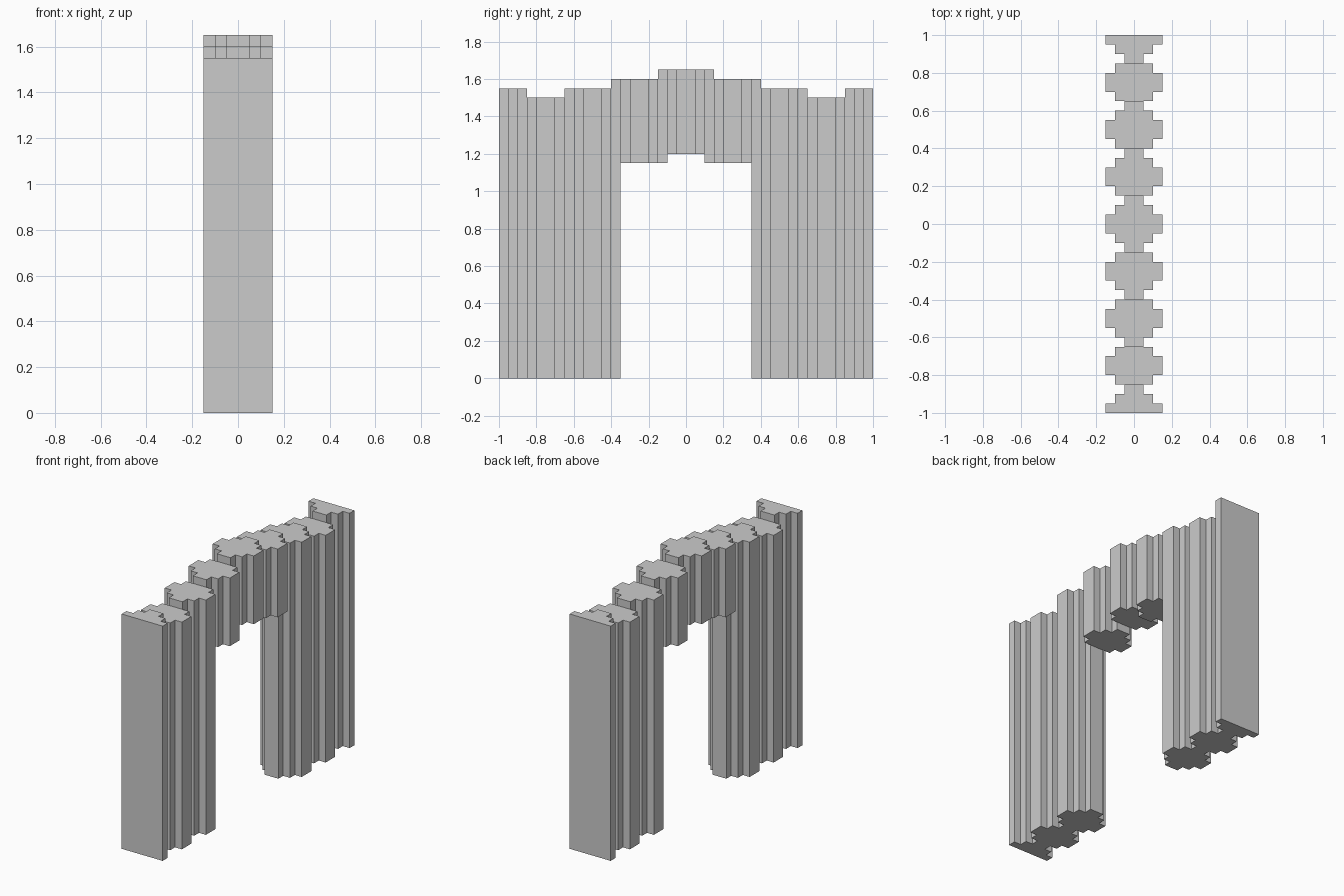
import bpy
import bmesh
from mathutils import Vector

if "Cube" in bpy.data.objects:
    bpy.data.objects.remove(bpy.data.objects["Cube"], do_unlink=True)

# Single plain grey
grey = bpy.data.materials.new("plain grey")
grey.use_nodes = True
colour = (0.6, 0.6, 0.6, 1)
grey.diffuse_color = colour
grey.node_tree.nodes["Principled BSDF"].inputs["Base Color"].default_value = colour


def prism(name, outline, depth):
    """Extrude a closed outline of 3D points along a vector."""
    bm = bmesh.new()
    face = bm.faces.new([bm.verts.new(p) for p in outline])
    grown = bmesh.ops.extrude_face_region(bm, geom=[face], use_keep_orig=True)
    moved = [v for v in grown["geom"] if isinstance(v, bmesh.types.BMVert)]
    bmesh.ops.translate(bm, verts=moved, vec=Vector(depth))
    bmesh.ops.recalc_face_normals(bm, faces=bm.faces)
    mesh = bpy.data.meshes.new(name)
    bm.to_mesh(mesh)
    bm.free()
    mesh.materials.append(grey)
    obj = bpy.data.objects.new(name, mesh)
    bpy.context.scene.collection.objects.link(obj)
    return obj


# Side profile: stepped parapet above, stepped opening below, mirrored in y
half = [(0.10, 1.20), (0.10, 1.15), (0.35, 1.15), (0.35, 0), (1, 0), (1, 1.55),
        (0.85, 1.55), (0.85, 1.50), (0.65, 1.50), (0.65, 1.55), (0.40, 1.55),
        (0.40, 1.60), (0.15, 1.60), (0.15, 1.65)]
profile = half + [(-y, z) for y, z in reversed(half)]
wall = prism("ribbed_archway", [(-0.5, y, z) for y, z in profile], (1, 0, 0))

# Plan: stepped columns repeating every five cells, joined by narrow necks
cell = 0.05
widths = {0: 0.15, 1: 0.10, 2: 0.05, 3: 0.10, 4: 0.15}
edge = []
last = None
for i in range(-20, 20):
    w = widths[i % 5]
    if w != last:
        if last is not None:
            edge.append((last, i * cell))
        edge.append((w, i * cell if last is not None else -1.1))
    last = w
edge.append((last, 1.1))
plan = edge + [(-x, y) for x, y in reversed(edge)]
cutter = prism("rib_plan_cutter", [(x, y, -1) for x, y in plan], (0, 0, 4))
cutter.hide_render = True

# Keep only what both outlines share
mod = wall.modifiers.new("ribs", "BOOLEAN")
mod.operation = "INTERSECT"
mod.solver = "EXACT"
mod.object = cutter
bpy.context.view_layer.update()
graph = bpy.context.evaluated_depsgraph_get()
ribbed = bpy.data.meshes.new_from_object(wall.evaluated_get(graph))
wall.modifiers.clear()
wall.data = ribbed
bpy.data.objects.remove(cutter, do_unlink=True)
